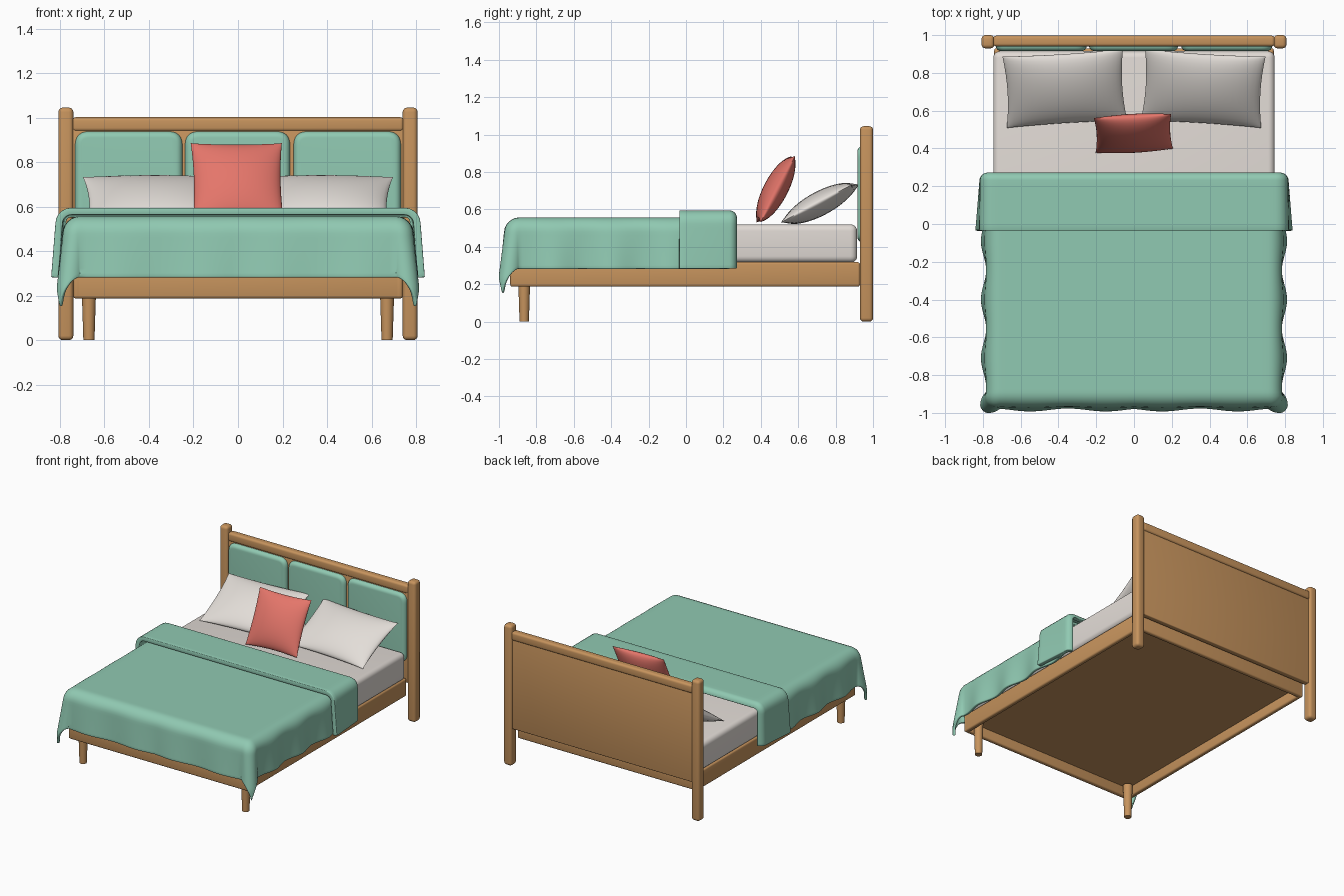
import bpy, bmesh, math
from mathutils import Matrix

if "Cube" in bpy.data.objects:
    bpy.data.objects.remove(bpy.data.objects["Cube"])


def material(name, rgb):
    m = bpy.data.materials.new(name)
    m.diffuse_color = (*rgb, 1)
    m.use_nodes = True
    m.node_tree.nodes["Principled BSDF"].inputs["Base Color"].default_value = m.diffuse_color
    return m


WOOD = material("oak wood", (0.57, 0.295, 0.11))
GREEN = material("sage fabric", (0.28, 0.585, 0.445))
WHITE = material("white linen", (0.77, 0.73, 0.69))
SHEET = material("pale sheet", (0.76, 0.71, 0.67))
CORAL = material("coral fabric", (0.78, 0.18, 0.145))


def finish(name, bm, mat, angle=40):
    if angle:
        bmesh.ops.recalc_face_normals(bm, faces=bm.faces)
    me = bpy.data.meshes.new(name)
    bm.to_mesh(me)
    bm.free()
    ob = bpy.data.objects.new(name, me)
    bpy.context.collection.objects.link(ob)
    me.materials.append(mat)
    bpy.ops.object.select_all(action='DESELECT')
    ob.select_set(True)
    bpy.context.view_layer.objects.active = ob
    bpy.ops.object.shade_smooth_by_angle(angle=math.radians(angle or 40))
    return ob


def box(name, x, y, z, mat, bevel=0.008, segs=3, corner=0):
    """Box from (min, max) ranges; corner rounds the outline seen from the front."""
    bm = bmesh.new()
    size = [r[1] - r[0] for r in (x, y, z)]
    mid = [(r[1] + r[0]) / 2 for r in (x, y, z)]
    bmesh.ops.create_cube(bm, size=1, matrix=Matrix.Translation(mid) @ Matrix.Diagonal((*size, 1)))
    edges = bm.edges[:]
    if corner:
        along_y = [e for e in edges if abs(e.verts[0].co.y - e.verts[1].co.y) > 1e-4]
        bmesh.ops.bevel(bm, geom=along_y, offset=corner, segments=8, profile=0.6, affect='EDGES')
        edges = [e for e in bm.edges if abs(e.verts[0].co.y - e.verts[1].co.y) < 1e-4
                 and e.verts[0].co.y < mid[1]]
    if bevel:
        bmesh.ops.bevel(bm, geom=edges, offset=bevel, segments=segs, profile=0.5, affect='EDGES')
    return finish(name, bm, mat)


def surface(bm, us, vs, func):
    g = [[bm.verts.new(func(u, v)) for v in vs] for u in us]
    for i in range(len(us) - 1):
        for j in range(len(vs) - 1):
            bm.faces.new((g[i][j], g[i + 1][j], g[i + 1][j + 1], g[i][j + 1]))


def steps(a, b, n):
    return [a + (b - a) * i / n for i in range(n + 1)]


def cloth(name, half, front, back, top, r, drop, thick, flare, front_drop=False, rows=40, roll=0):
    """Sheet lying flat and hanging over its sides; it can hang in front and roll in at the back."""
    def point(s, t):
        ds, dt = max(0, abs(s) - half), max(0, front - t)
        d = max(1e-9, math.hypot(ds, dt))
        x, y = max(-half, min(half, s)), max(front, t)
        q = min(1, max(0, t - back + roll) / roll) if roll else 0
        inset = roll * (1 - math.sqrt(1 - q * q))
        a = min(d / r, math.pi / 2)
        h = r * math.sin(a)
        v = r * (1 - math.cos(a)) + max(0, d - r * math.pi / 2)
        h += flare(x, y, ds / d, dt / d) * min(1.2, v / drop) - inset * math.sin(a)
        return (x + math.copysign(h * ds / d, s), y - h * dt / d, top - v - inset * math.cos(a))

    length = drop - r + r * math.pi / 2
    side = steps(half, half + length, 16)
    us = [-s for s in reversed(side)] + steps(-half, half, 48)[1:-1] + side
    vs = steps(front, back - roll, rows)
    if roll:
        vs += [back - roll + roll * math.sin(a) for a in steps(0, math.pi / 2, 8)[1:]]
    if front_drop:
        vs = steps(front - length, front, 16)[:-1] + vs
    bm = bmesh.new()
    surface(bm, us, vs, point)
    ob = finish(name, bm, GREEN, 0)
    mod = ob.modifiers.new("thickness", 'SOLIDIFY')
    mod.thickness, mod.offset = thick, -1
    mod = ob.modifiers.new("soft edge", 'BEVEL')
    mod.width, mod.segments, mod.limit_method = thick * 0.25, 2, 'ANGLE'
    mod.angle_limit = math.radians(60)
    return ob


def pillow(name, w, d, thick, loc, tilt, yaw, mat):
    bm = bmesh.new()
    ticks = [math.sin(a) for a in steps(-math.pi / 2, math.pi / 2, 20)]
    for sign in (1, -1):
        def point(u, v):
            puff = max(0, (1 - u * u) * (1 - v * v)) ** 0.55
            return (u * w / 2 * (1 - 0.05 * (1 - v * v)),
                    v * d / 2 * (1 - 0.05 * (1 - u * u)), sign * thick / 2 * puff)
        surface(bm, ticks, ticks, point)
    bmesh.ops.remove_doubles(bm, verts=bm.verts, dist=1e-5)
    ob = finish(name, bm, mat, 60)
    ob.matrix_world = (Matrix.Translation(loc) @ Matrix.Rotation(math.radians(yaw), 4, 'Z')
                       @ Matrix.Rotation(math.radians(tilt), 4, 'X'))
    return ob


# Bed frame: rails, slat base, tapered front legs
for sx, side in ((-1, "left"), (1, "right")):
    box(side + "_side_rail", sorted((sx * 0.705, sx * 0.74)), (-0.94, 0.93), (0.187, 0.318), WOOD, 0.012)
    box(side + "_post", sorted((sx * 0.74, sx * 0.807)), (0.93, 1.0), (0, 1.045), WOOD, 0.02, 4)
    bm = bmesh.new()
    bmesh.ops.create_cone(bm, cap_ends=True, segments=24, radius1=0.025, radius2=0.033, depth=0.25,
                          matrix=Matrix.Translation((sx * 0.67, -0.865, 0.125)))
    finish(side + "_front_leg", bm, WOOD)
box("front_rail", (-0.74, 0.74), (-0.94, -0.905), (0.187, 0.318), WOOD, 0.012)
box("back_rail", (-0.74, 0.74), (0.895, 0.93), (0.187, 0.318), WOOD, 0.012)
box("base_board", (-0.72, 0.72), (-0.92, 0.91), (0.26, 0.31), WOOD, 0)

# Headboard: top rail, back panel and padded cushions
box("top_rail", (-0.745, 0.745), (0.94, 0.997), (0.938, 1.002), WOOD, 0.016, 4)
box("back_panel", (-0.75, 0.75), (0.945, 0.985), (0.275, 0.95), WOOD, 0.006)
for cx, w in ((-0.491, 0.482), (-0.002, 0.472), (0.491, 0.482)):
    box("headboard_cushion", (cx - w / 2, cx + w / 2), (0.916, 0.955), (0.425, 0.938), GREEN,
        0.028, 6, corner=0.07)

# Mattress
box("mattress", (-0.745, 0.745), (-0.90, 0.915), (0.315, 0.52), SHEET, 0.035, 5)


# Blanket with wavy hem, and its turned-back fold
def waves(x, y, side, front):
    ws = 0.014 + 0.014 * math.cos(2 * math.pi * (y + 0.4) / 0.31)
    wf = 0.020 + 0.008 * math.cos(2 * math.pi * (abs(x) - 0.15) / 0.4)
    return side * ws + front * wf + 0.075 * side * front


cloth("blanket", 0.71, -0.892, 0.22, 0.557, 0.073, 0.275, 0.02, waves, front_drop=True, rows=60)
cloth("blanket_fold", 0.75, -0.035, 0.272, 0.595, 0.065, 0.312, 0.032,
      lambda x, y, s, f: 0.025 * (0.272 - y) / 0.307, rows=8, roll=0.04)

# Pillows
for sx, side in ((-1, "left"), (1, "right")):
    pillow(side + "_pillow", 0.64, 0.43, 0.13, (sx * 0.366, 0.717, 0.632), 28, -sx * 3.5, WHITE)
pillow("throw_pillow", 0.41, 0.40, 0.13, (-0.003, 0.48, 0.708), 62.5, 3, CORAL)
